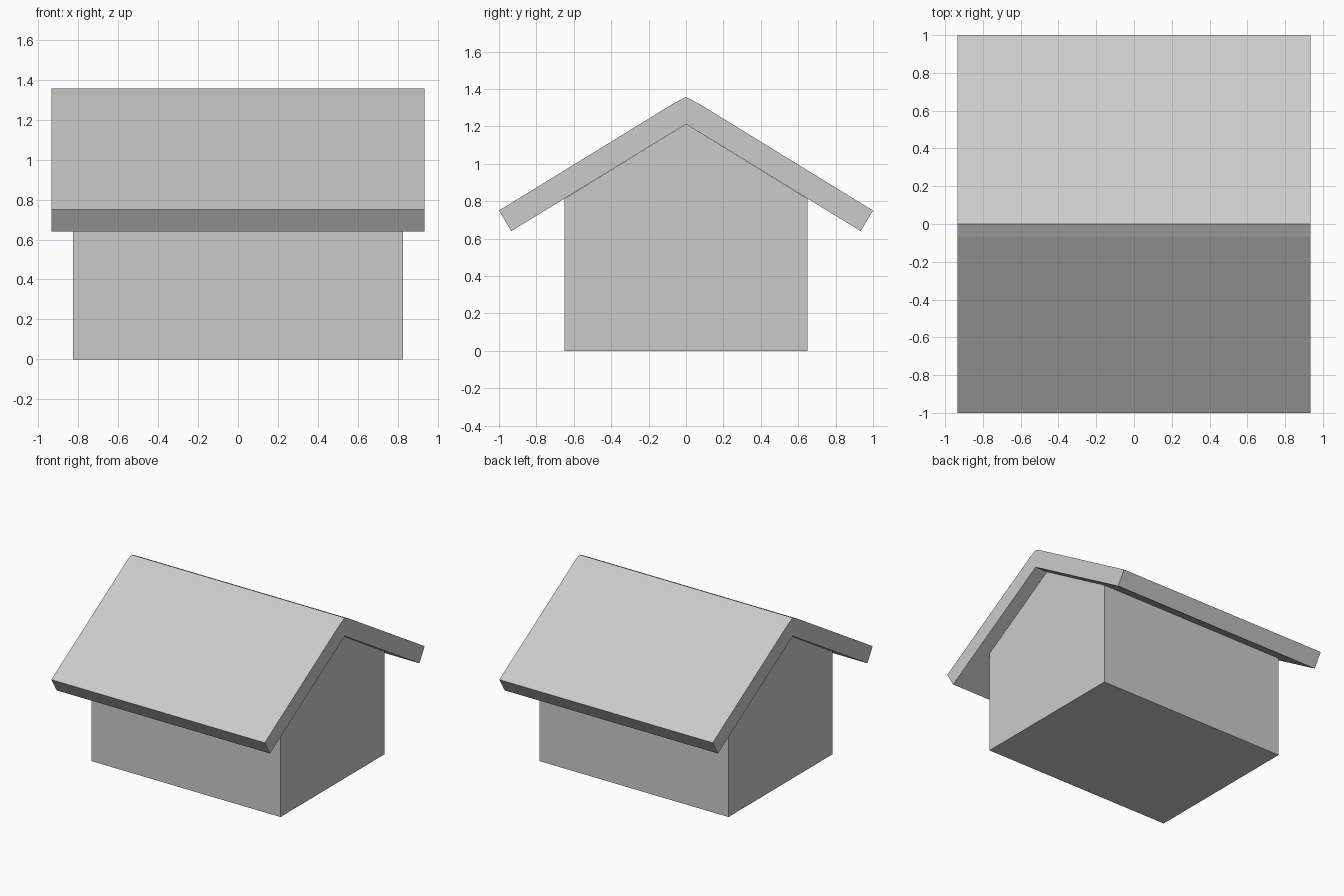
import bpy, bmesh
from mathutils import Vector

if "Cube" in bpy.data.objects:
    bpy.data.objects.remove(bpy.data.objects["Cube"])


def extrude_profile(name, half, half_len):
    """Mirror a right-hand (y, z) outline across y = 0 and extrude along x."""
    pts = half + [(-y, z) for y, z in reversed(half) if y > 0]
    bm = bmesh.new()
    face = bm.faces.new([bm.verts.new((-half_len, y, z)) for y, z in pts])
    out = bmesh.ops.extrude_face_region(bm, geom=[face])
    moved = [v for v in out["geom"] if isinstance(v, bmesh.types.BMVert)]
    bmesh.ops.translate(bm, verts=moved, vec=Vector((2 * half_len, 0, 0)))
    bmesh.ops.recalc_face_normals(bm, faces=bm.faces)
    # split the concave ends cleanly
    bmesh.ops.triangulate(bm, faces=[f for f in bm.faces if len(f.verts) > 4])
    mesh = bpy.data.meshes.new(name)
    bm.to_mesh(mesh)
    bm.free()
    obj = bpy.data.objects.new(name, mesh)
    bpy.context.collection.objects.link(obj)
    return obj


# Gabled house body
extrude_profile("walls", [(0, 1.212), (0.65, 0.813), (0.65, 0)], 0.827)

# Overhanging roof with a slightly flattened ridge
extrude_profile("roof", [(0, 1.357), (0.066, 1.323), (1.0, 0.75),
                         (0.934, 0.64), (0, 1.212)], 0.934)
